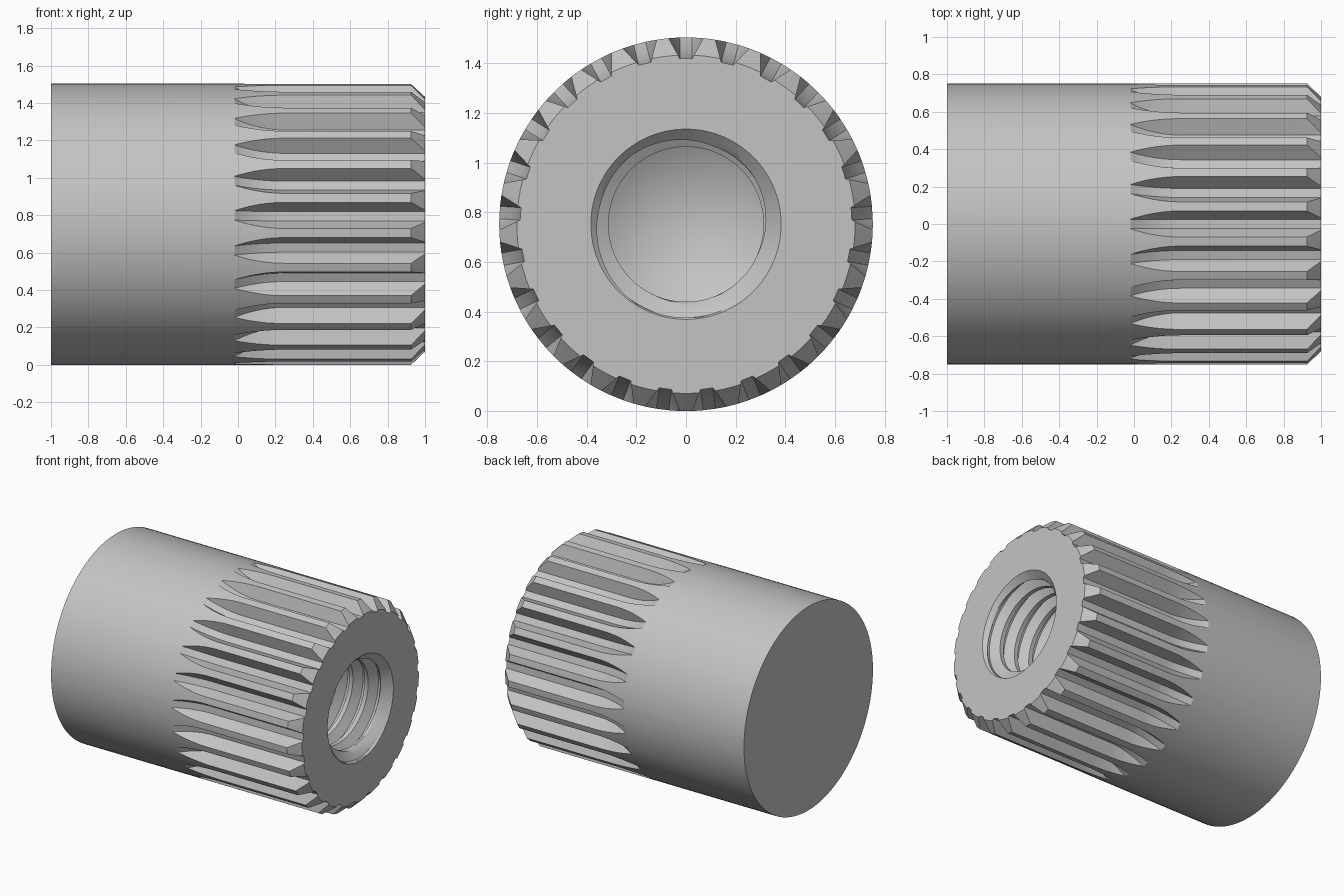
import bpy, bmesh, math

if "Cube" in bpy.data.objects:
    bpy.data.objects.remove(bpy.data.objects["Cube"])

R, FLOOR_R, CZ = 0.752, 0.668, 0.752       # outer radius, groove floor radius, axis height
TEETH = 25
HALF_FLOOR, HALF_TOP = 0.025, 0.070        # half widths of a groove
TIP, FULL = -0.02, 0.25                    # groove run-out start and end
CH_X, CH_R = 0.925, 0.681                  # end chamfer
N = TEETH * 6

bm = bmesh.new()
cache = {}


def vert(x, r, a):
    co = (x, r * math.cos(a), CZ + r * math.sin(a))
    key = tuple(round(c, 5) for c in co)
    if key not in cache:
        cache[key] = bm.verts.new(co)
    return cache[key]


def face(vs):
    unique = list(dict.fromkeys(vs))
    if len(unique) > 2:
        try:
            bm.faces.new(unique)
        except ValueError:
            pass


def ring(x, r_land, r_floor):
    """One cross-section: groove floor, two walls and a land, per tooth."""
    t = (r_land - r_floor) / (R - FLOOR_R)
    half = HALF_FLOOR + (HALF_TOP - HALF_FLOOR) * t
    af, aw = HALF_FLOOR / r_floor, half / r_land
    pitch = 2 * math.pi / TEETH
    out = []
    for i in range(TEETH):
        c = math.pi / 2 + i * pitch
        land = pitch - 2 * aw
        out += [vert(x, r_floor, c - af), vert(x, r_floor, c + af),
                vert(x, r_land, c + aw), vert(x, r_land, c + aw + land / 3),
                vert(x, r_land, c + aw + 2 * land / 3),
                vert(x, r_land, c + pitch - aw)]
    return out


def bridge(a, b):
    for k in range(len(a)):
        n = (k + 1) % len(a)
        face([a[k], a[n], b[n], b[k]])


# knurled outside: plain barrel, curved groove run-out, straight grooves, chamfer
rings = [ring(-1, R, R)]
for i in range(11):
    s = i / 10
    depth = (R - FLOOR_R) * (1 - (1 - s) ** 2)
    rings.append(ring(TIP + (FULL - TIP) * s, R, R - depth))
rings += [ring(CH_X, R, FLOOR_R), ring(1, CH_R, FLOOR_R)]
for a, b in zip(rings, rings[1:]):
    bridge(a, b)
face(rings[0][::-1])

# threaded bore: helical rows, clamped to the countersink and the bore bottom
P, MINOR, MAJOR, SINK = 0.125, 0.312, 0.376, 0.383
BOTTOM, THREAD_END = -0.15, 0.0
PHASES = [0, .125, .25, .35, .45, .5625, .6875, .79, .89]
M = len(PHASES)
turns = int((1 - BOTTOM) / P) + 3


def bore_vert(j, k):
    t, p = j // M, PHASES[j % M]
    x = 1 - P * (t + p) + P * (1 - k / N)
    if p <= .25:
        f = 0
    elif p < .5625:
        f = (p - .25) / .3125
    elif p <= .6875:
        f = 1
    else:
        f = (1 - p) / .3125
    r = MINOR + (MAJOR - MINOR) * f
    if x < THREAD_END:
        r = MINOR
    x = max(BOTTOM, min(1, x))
    r = max(r, SINK - (1 - x))
    if x <= BOTTOM:
        r = MINOR
    return vert(x, r, math.pi / 2 - 2 * math.pi * k / N)


rows = [[bore_vert(j, k) for k in range(N + 1)] for j in range(turns * M)]
for a, b in zip(rows, rows[1:]):
    for k in range(N):
        face([a[k], b[k], b[k + 1], a[k + 1]])

# front annulus and drill-point cone at the bore bottom
mouth = [vert(1, SINK, math.pi / 2 + 2 * math.pi * k / N) for k in range(N)]
bridge(rings[-1], mouth)
apex = vert(BOTTOM - MINOR * 0.58, 0, 0)
end = [vert(BOTTOM, MINOR, math.pi / 2 + 2 * math.pi * k / N) for k in range(N)]
for k in range(N):
    face([end[k], end[(k + 1) % N], apex])

bmesh.ops.recalc_face_normals(bm, faces=bm.faces)
mesh = bpy.data.meshes.new("knurled_insert")
bm.to_mesh(mesh)
bm.free()
obj = bpy.data.objects.new("knurled_insert", mesh)
bpy.context.collection.objects.link(obj)

steel = bpy.data.materials.new("light grey metal")
steel.diffuse_color = (0.55, 0.55, 0.55, 1)
steel.use_nodes = True
steel.node_tree.nodes["Principled BSDF"].inputs["Base Color"].default_value = steel.diffuse_color
mesh.materials.append(steel)

bpy.context.view_layer.objects.active = obj
obj.select_set(True)
bpy.ops.object.shade_smooth_by_angle(angle=math.radians(20))
